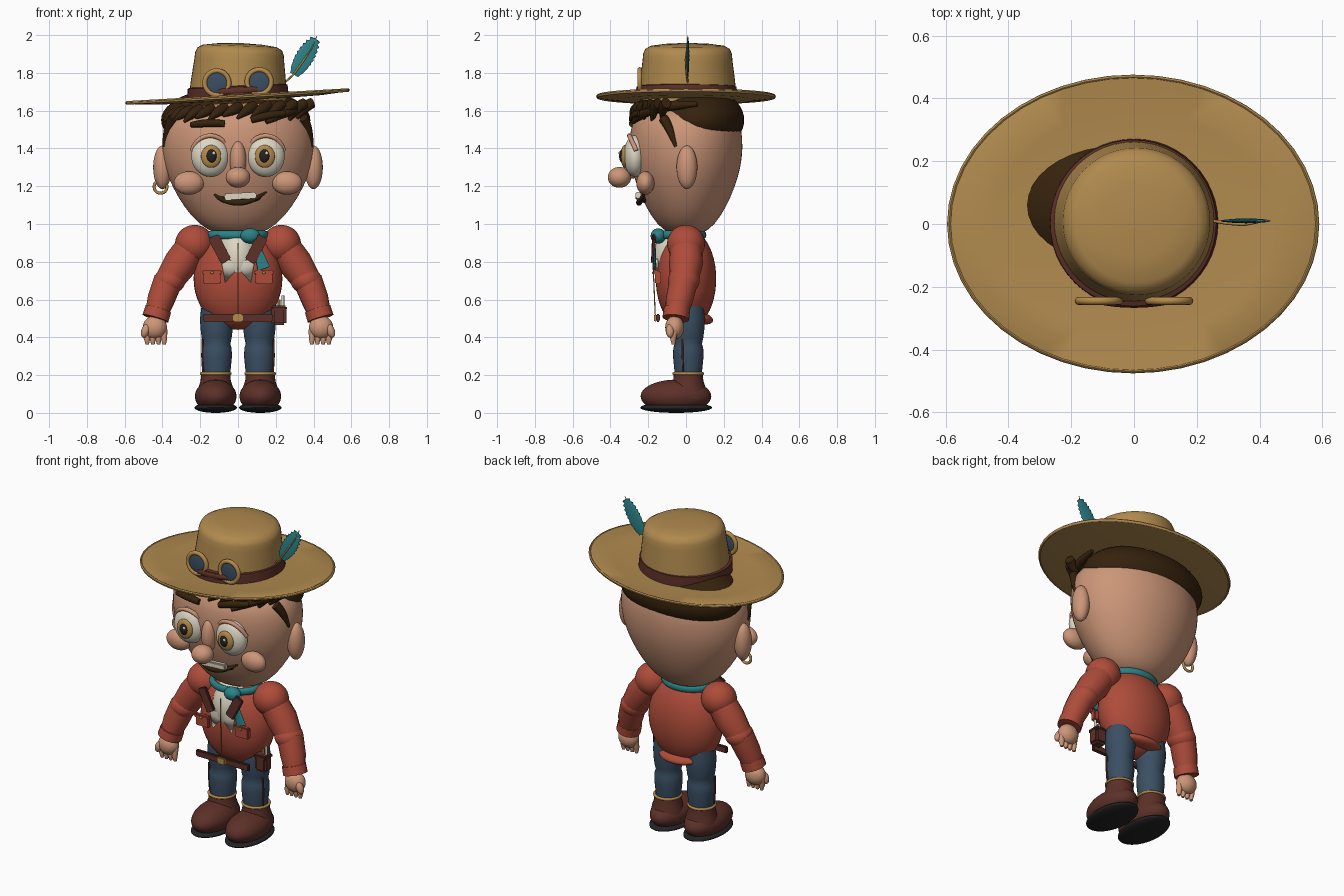
import bpy, bmesh, math
from mathutils import Matrix

if "Cube" in bpy.data.objects:
    bpy.data.objects.remove(bpy.data.objects["Cube"])


def material(name, code):
    """Flat material from an sRGB hex code."""
    srgb = [int(code[i:i + 2], 16) / 255 for i in (0, 2, 4)]
    col = [c / 12.92 if c < 0.04 else ((c + 0.055) / 1.055) ** 2.4 for c in srgb] + [1]
    m = bpy.data.materials.new(name)
    m.use_nodes = True
    m.diffuse_color = col
    m.node_tree.nodes["Principled BSDF"].inputs["Base Color"].default_value = col
    return m


TAN = material("tan felt", "B08A4E")
SKIN = material("skin", "CC9678")
HAIR = material("dark brown hair", "36220D")
LEATHER = material("brown leather", "5C3028")
RED = material("red cloth", "AE4C3A")
DENIM = material("blue denim", "3A4F63")
TEAL = material("teal", "2B8288")
CREAM = material("cream", "DDD6C4")
GOLD = material("gold", "B58A4A")
BLACK = material("black", "232325")


def add(name, mat, bm, matrix=Matrix()):
    me = bpy.data.meshes.new(name)
    bmesh.ops.recalc_face_normals(bm, faces=bm.faces)
    bm.to_mesh(me)
    bm.free()
    me.materials.append(mat)
    me.transform(matrix)
    ob = bpy.data.objects.new(name, me)
    bpy.context.collection.objects.link(ob)
    return ob


def place(loc, rot=(0, 0, 0)):
    r = Matrix.Identity(4)
    for axis, angle in zip("XYZ", rot):
        r = Matrix.Rotation(math.radians(angle), 4, axis) @ r
    return Matrix.Translation(loc) @ r


def ball(name, mat, loc, radii, rot=(0, 0, 0)):
    bm = bmesh.new()
    bmesh.ops.create_uvsphere(bm, u_segments=40, v_segments=24, radius=1)
    return add(name, mat, bm, place(loc, rot) @ Matrix.Diagonal((*radii, 1)))


def box(name, mat, loc, size, rot=(0, 0, 0), bevel=0.006):
    bm = bmesh.new()
    bmesh.ops.create_cube(bm, size=1, matrix=Matrix.Diagonal((*size, 1)))
    bmesh.ops.bevel(bm, geom=bm.edges, offset=bevel, segments=2, affect='EDGES')
    return add(name, mat, bm, place(loc, rot))


def lathe(name, mat, profile, matrix=Matrix(), smooth=0, closed=False):
    """Spin (radius, z) points about z."""
    bm = bmesh.new()
    vs = [bm.verts.new((r, 0, z)) for r, z in profile]
    pairs = list(zip(vs, vs[1:])) + ([(vs[-1], vs[0])] if closed else [])
    edges = [bm.edges.new(p) for p in pairs]
    bmesh.ops.spin(bm, geom=vs + edges, axis=(0, 0, 1), cent=(0, 0, 0),
                   angle=math.tau, steps=48)
    bmesh.ops.remove_doubles(bm, verts=bm.verts, dist=1e-5)
    ob = add(name, mat, bm, matrix)
    if smooth:
        ob.modifiers.new("Smooth", 'SUBSURF').levels = smooth
    return ob


def ring(name, mat, major, minor, matrix):
    circle = [(major + minor * math.cos(a * math.tau / 12), minor * math.sin(a * math.tau / 12))
              for a in range(12)]
    return lathe(name, mat, circle, matrix, closed=True)


def tube(name, mat, points, radii, kind='POLY'):
    """Round tube through points, one radius for each point."""
    cu = bpy.data.curves.new(name, 'CURVE')
    cu.dimensions, cu.bevel_depth, cu.bevel_resolution = '3D', 1, 6
    cu.use_fill_caps = True
    sp = cu.splines.new(kind)
    sp.points.add(len(points) - 1)
    if kind == 'NURBS':
        sp.order_u, sp.use_endpoint_u = 3, True
    for p, co, r in zip(sp.points, points, radii):
        p.co, p.radius = (*co, 1), r
    tmp = bpy.data.objects.new(name, cu)
    me = bpy.data.meshes.new_from_object(tmp)
    bpy.data.objects.remove(tmp)
    me.name = name
    me.materials.clear()
    me.materials.append(mat)
    ob = bpy.data.objects.new(name, me)
    bpy.context.collection.objects.link(ob)


def scaled(x, y, z=1):
    return Matrix.Diagonal((x, y, z, 1))


# Head, nose and hair cap
lathe("head", SKIN, [(0, .935), (.12, .948), (.205, .995), (.287, 1.09), (.35, 1.2), (.39, 1.3),
                     (.405, 1.4), (.398, 1.5), (.36, 1.58), (.25, 1.64), (0, 1.66)],
      scaled(1, .745), smooth=1)
ball("nose_bridge", SKIN, (0, -.285, 1.34), (.044, .05, .1))
ball("nose_tip", SKIN, (0, -.352, 1.247), (.065, .062, .055))
ball("hair_cap", HAIR, (-.012, .06, 1.55), (.395, .248, .18))

# Paired face parts, the left brow raised
for s, side in ((-1, "right"), (1, "left")):
    ball(side + "_ear", SKIN, (s * .4, .005, 1.3), (.049, .055, .115))
    ball(side + "_cheek", SKIN, (s * .26, -.215, 1.217), (.08, .048, .062))
    ball(side + "_eye", CREAM, (s * .147, -.27, 1.36), (.1, .06, .11))
    ball(side + "_iris", GOLD, (s * .142, -.325, 1.358), (.053, .02, .06))
    ball(side + "_pupil", BLACK, (s * .14, -.336, 1.36), (.028, .018, .036))
    ball(side + "_eye_glint", CREAM, (s * .14 + .012, -.352, 1.375), (.009, .005, .009))
    lid = [math.radians(a) for a in range(15, 166, 15)]
    tube(side + "_eyelid", SKIN, [(s * .147 + .1 * math.cos(a), -.25 - .05 * math.sin(a),
                                   1.36 + .108 * math.sin(a)) for a in lid], [.012] * len(lid))
    lift = .02 + .02 * s
    tube(side + "_eyebrow", HAIR, [(s * .25, -.245, 1.525 + lift * 1.5), (s * .16, -.28, 1.54 + lift),
                                   (s * .07, -.285, 1.53 + lift / 2)], [.014, .027, .017], 'NURBS')
    tube(side + "_sideburn", HAIR, [(s * .345, -.12, 1.56), (s * .375, -.085, 1.51),
                                    (s * .392, -.055, 1.41)], [.026, .026, .008], 'NURBS')
ring("earring", GOLD, .034, .008, place((-.41, -.01, 1.197), (90, 0, 0)))

# Swept fringe tufts under the sloping brim
for i in range(13):
    a = math.radians(-80 + 12 * i)
    x, y = .37 * math.sin(a), -.272 * math.cos(a)
    top = 1.622 + .055 * x
    low = 1.575 - .03 * abs(math.sin(a)) - .015 * (i % 2)
    tube("fringe_tuft", HAIR, [(x + .06, y * .88, top), (x + .02, y * 1.04, top - .015),
                               (x - .03, y * 1.06, low)], [.028, .034, .006], 'NURBS')
tube("swept_lock", HAIR, [(.15, -.28, 1.54), (.27, -.22, 1.6), (.35, -.08, 1.63), (.36, .06, 1.635)],
     [.012, .03, .03, .012], 'NURBS')

# Mouth
ball("mouth", BLACK, (.01, -.216, 1.138), (.11, .025, .028))
box("teeth", CREAM, (.012, -.252, 1.148), (.17, .03, .034), (0, -3, 0))
tube("lip_beard", HAIR, [(-.125, -.22, 1.155), (-.09, -.238, 1.128), (0, -.252, 1.108),
                         (.09, -.238, 1.128), (.15, -.215, 1.17)],
     [.006, .014, .017, .014, .005], 'NURBS')

# Hat
tilt = place((-.002, 0, 1.665), (0, -3.3, 0))
lathe("hat_brim", TAN, [(0, -.012), (.45, -.012), (.75, -.008), (.99, .004), (1, .012), (.985, .017),
                        (.75, .005), (.45, .002), (0, .002)], tilt @ scaled(.594, .476))
ring("brim_edge", TAN, 1, .012, tilt @ Matrix.Translation((0, 0, .01)) @ scaled(.587, .469, .8))
lathe("hat_crown", TAN, [(.26, -.015), (.252, .08), (.238, .19), (.235, .225), (.224, .252),
                         (.195, .268), (.12, .278), (0, .284)], place((0, .008, 1.675), (0, 2, 0)))
lathe("hat_band", LEATHER, [(.255, -.015), (.269, -.012), (.265, .055), (.25, .06)],
      place((0, .003, 1.672), (0, -2.5, 0)))

# Goggles
for s, side in ((-1, "right"), (1, "left")):
    spot = (s * .112, -.245, 1.75 + s * .003)
    ring(side + "_goggle_rim", GOLD, .064, .013, place(spot, (90, 0, 0)))
    ball(side + "_goggle_lens", DENIM, spot, (.06, .011, .06))
tube("goggle_strap", LEATHER, [(-.1, -.238, 1.7), (0, -.25, 1.703), (.1, -.238, 1.712)],
     [.02, .026, .02], 'NURBS')

# Feather with barbed edge
barbs = [(0, 0)]
for i in range(9):
    w = .049 * math.sqrt(math.sin(math.pi * (.1 + .1 * i)))
    barbs += [(w * .9, .025 * i), (w + .002, .025 * i + .018)]
lathe("feather", TEAL, barbs + [(0, .224)],
      place((.297, .01, 1.79), (0, 31, 0)) @ scaled(1, .15))
tube("feather_quill", GOLD, [(.25, .01, 1.75), (.297, .002, 1.795), (.35, -.002, 1.87), (.39, .004, 1.93),
                             (.418, .01, 1.996)], [.005, .005, .005, .003, .002])

# Jacket, shirt and scarf
ball("jacket", RED, (0, 0, .71), (.235, .16, .27))
ball("coat_tail", RED, (0, .06, .505), (.135, .085, .035), (-12, 0, 0))
ball("shirt", CREAM, (0, -.04, .82), (.115, .133, .17))
tube("front_cord", GOLD, [(0, -.174, .9), (0, -.174, .78), (0, -.163, .52)], [.003] * 3)
ring("scarf", TEAL, 1, .14, place((0, -.02, .942)) @ scaled(.143, .112, .16))
ball("scarf_knot", TEAL, (.065, -.147, .937), (.052, .04, .04))
lathe("scarf_tail", TEAL, [(0, 0), (.034, .002), (.024, .08), (.012, .17), (0, .175)],
      place((.138, -.165, .762), (0, -18, 0)) @ scaled(1, .25))
for s, side in ((-1, "right"), (1, "left")):
    lathe(side + "_shirt_point", CREAM, [(0, 0), (.045, .09), (.04, .12), (0, .13)],
          place((s * .068, -.155, .69), (0, s * -16, 0)) @ scaled(1, .3))
    box(side + "_lapel", LEATHER, (s * .097, -.172, .868), (.06, .02, .15), (-2, s * 27, 0))
    box(side + "_pocket", RED, (s * .137, -.148, .715), (.092, .032, .066))
    box(side + "_pocket_flap", RED, (s * .137, -.158, .745), (.102, .03, .024))
    ball(side + "_pocket_button", GOLD, (s * .137, -.174, .742), (.008, .005, .008))

# Belt, buckle and pouch
box("belt", LEATHER, (0, -.148, .503), (.37, .022, .042))
box("belt_buckle", GOLD, (0, -.162, .503), (.055, .014, .045))
box("pouch", LEATHER, (.217, -.06, .515), (.078, .07, .1), bevel=.012)
box("pouch_flap", LEATHER, (.217, -.06, .556), (.085, .077, .026), bevel=.008)
for x, top, mat in ((.217, .6, GOLD), (.238, .622, CREAM)):
    tube("pouch_tool", mat, [(x, -.06, .54), (x, -.06, top)], [.007, .007])

# Arms, hands, legs and boots
for s, side in ((-1, "right"), (1, "left")):
    ball(side + "_shoulder", RED, (s * .23, 0, .895), (.103, .1, .1))
    tube(side + "_upper_arm", RED, [(s * .25, 0, .87), (s * .305, 0, .79), (s * .365, -.01, .7)],
         [.085, .09, .076])
    ball(side + "_elbow", RED, (s * .362, -.012, .7), (.083, .084, .072))
    tube(side + "_forearm", RED, [(s * .37, -.012, .7), (s * .408, -.035, .6), (s * .43, -.05, .53)],
         [.077, .073, .062])
    tube(side + "_cuff", RED, [(s * .422, -.048, .55), (s * .437, -.054, .5)], [.07, .071])
    ball(side + "_hand", SKIN, (s * .44, -.06, .452), (.064, .05, .062))
    for i in range(4):
        x = .392 + .03 * i
        tube(side + "_finger", SKIN, [(s * x, -.06, .44), (s * x, -.068, .395),
                                      (s * (x - .002), -.066, .362)], [.018, .017, .009])
    ball(side + "_thumb", SKIN, (s * .49, -.085, .435), (.022, .022, .038), (0, s * -20, 0))

    lathe(side + "_leg", DENIM, [(0, .18), (.068, .18), (.074, .23), (.081, .3), (.079, .345),
                                 (.072, .365), (.079, .395), (.086, .45), (.088, .5), (.08, .57), (0, .6)],
          place((s * .113, .012, 0)))
    tube(side + "_leg_seam", LEATHER, [(s * .185, -.015, .21), (s * .19, -.018, .3),
                                       (s * .188, -.02, .39)], [.005] * 3)
    ring(side + "_boot_trim", GOLD, .076, .008, place((s * .118, .012, .208)))
    lathe(side + "_boot_shaft", LEATHER, [(.1, .08), (.09, .14), (.08, .17), (.077, .205), (0, .205)],
          place((s * .118, .012, 0)))
    ball(side + "_boot", LEATHER, (s * .118, -.053, .088), (.11, .187, .088))
    ball(side + "_sole", BLACK, (s * .118, -.052, .028), (.112, .19, .028))

# Smooth shading with sharp edges kept
bpy.ops.object.select_all(action='DESELECT')
meshes = [o for o in bpy.context.collection.objects if o.type == 'MESH']
for o in meshes:
    o.select_set(True)
bpy.context.view_layer.objects.active = meshes[0]
bpy.ops.object.shade_smooth_by_angle(angle=math.radians(40))
